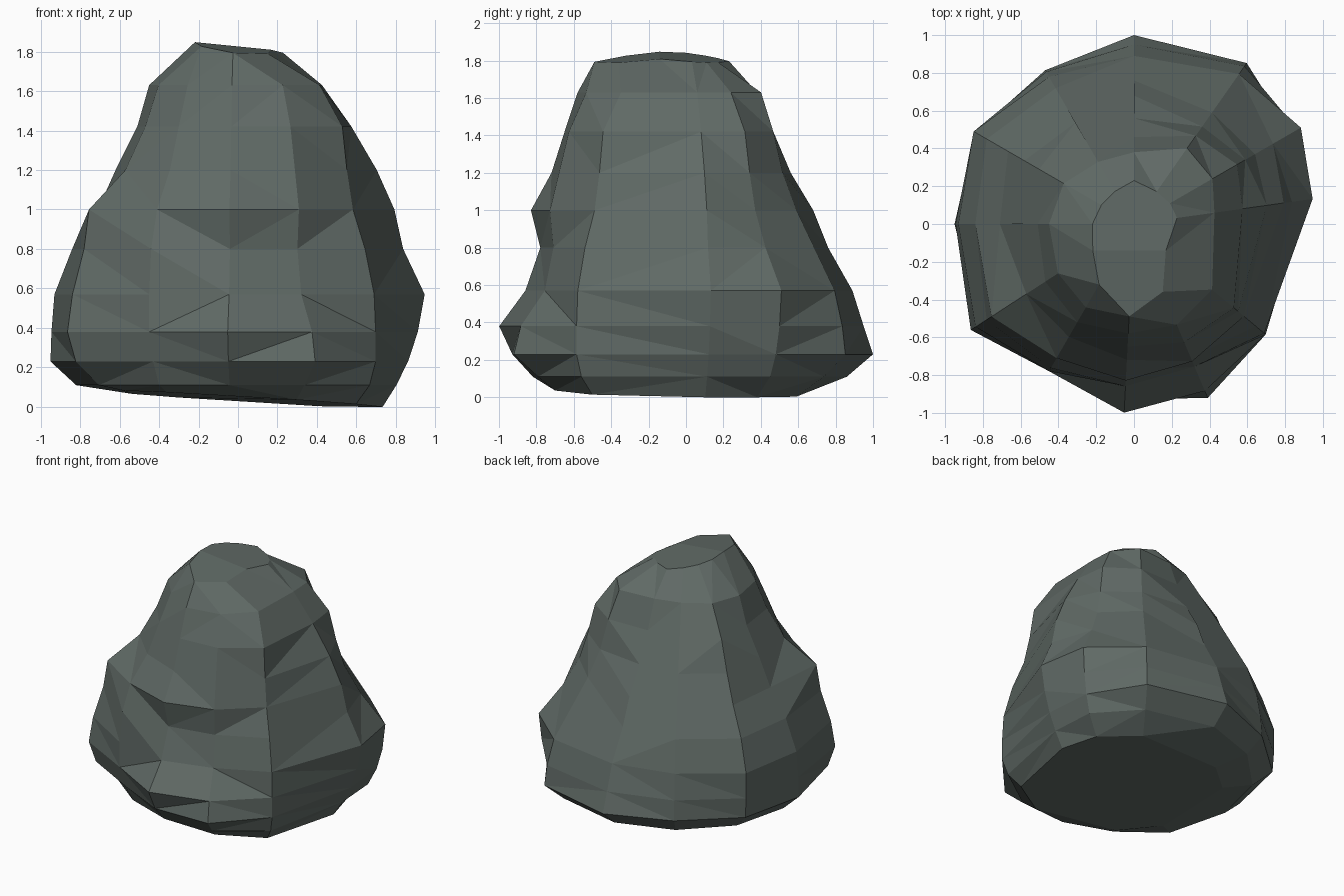
import bpy, bmesh, math

# Cross-sections of the boulder: directions follow its main ridges,
# each ring is (height, radius in every direction).
ANGLES = (8, 30, 55, 90, 120, 150, 180, 213, 240, 267, 293, 320)
RINGS = (
    (0.04, .74, .76, .72, .60, .60, .62, .63, .69, .72, .70, .76, .78),
    (0.11, .81, .90, .90, .86, .83, .83, .82, .84, .80, .82, .86, .87),
    (0.23, .87, .96, 1.04, 1.0, .94, .97, .95, .98, .86, .93, 1.0, .91),
    (0.38, .92, 1.0, 1.02, .95, .93, .98, .945, 1.03, .90, 1.0, .96, .91),
    (0.57, .955, 1.02, .97, .89, .90, .98, .93, 1.0, .90, .86, .82, .90),
    (0.80, .845, .85, .85, .76, .83, .90, .84, .93, .88, .78, .77, .84),
    (1.00, .80, .74, .72, .68, .72, .77, .71, .90, .82, .83, .79, .76),
    (1.20, .71, .68, .63, .56, .62, .67, .62, .68, .69, .72, .74, .72),
    (1.42, .58, .63, .57, .46, .50, .58, .51, .56, .60, .65, .68, .69),
    (1.63, .43, .48, .49, .38, .38, .43, .45, .48, .51, .58, .58, .54),
    (1.80, .23, .22, .21, .23, .20, .20, .22, .26, .37, .49, .39, .22),
)


def ring_height(i, z, x, y):
    """Tilt the underside and the crown a little."""
    if i == 0:
        return max(0.0, z - 0.06 * x - 0.02 * y)
    if i == len(RINGS) - 1:
        return z + 0.03 - 0.10 * x - 0.10 * abs(y + 0.1)
    return z


# Loft the rings into a closed rock
bm = bmesh.new()
loops = []
for i, (z, *radii) in enumerate(RINGS):
    loop = []
    for a, r in zip(ANGLES, radii):
        x, y = r * math.cos(math.radians(a)), r * math.sin(math.radians(a))
        loop.append(bm.verts.new((x, y, ring_height(i, z, x, y))))
    loops.append(loop)

n = len(ANGLES)
for low, high in zip(loops, loops[1:]):
    for k in range(n):
        j = (k + 1) % n
        bm.faces.new((low[k], low[j], high[j], high[k]))

# Flat underside and a shallow crown
bm.faces.new(list(reversed(loops[0])))
peak = bm.verts.new((-0.06, -0.14, 1.845))
for k in range(n):
    bm.faces.new((loops[-1][k], loops[-1][(k + 1) % n], peak))

# Break into facets, then merge the nearly flat ones
bmesh.ops.triangulate(bm, faces=bm.faces[:], quad_method='BEAUTY')
bmesh.ops.dissolve_limit(bm, angle_limit=math.radians(7),
                         verts=bm.verts[:], edges=bm.edges[:])
bmesh.ops.recalc_face_normals(bm, faces=bm.faces[:])

mesh = bpy.data.meshes.new("boulder")
bm.to_mesh(mesh)
bm.free()
boulder = bpy.data.objects.new("boulder", mesh)
bpy.context.collection.objects.link(boulder)

# Single stone colour
stone = bpy.data.materials.new("grey green stone")
stone.diffuse_color = (0.117, 0.144, 0.132, 1.0)
mesh.materials.append(stone)
